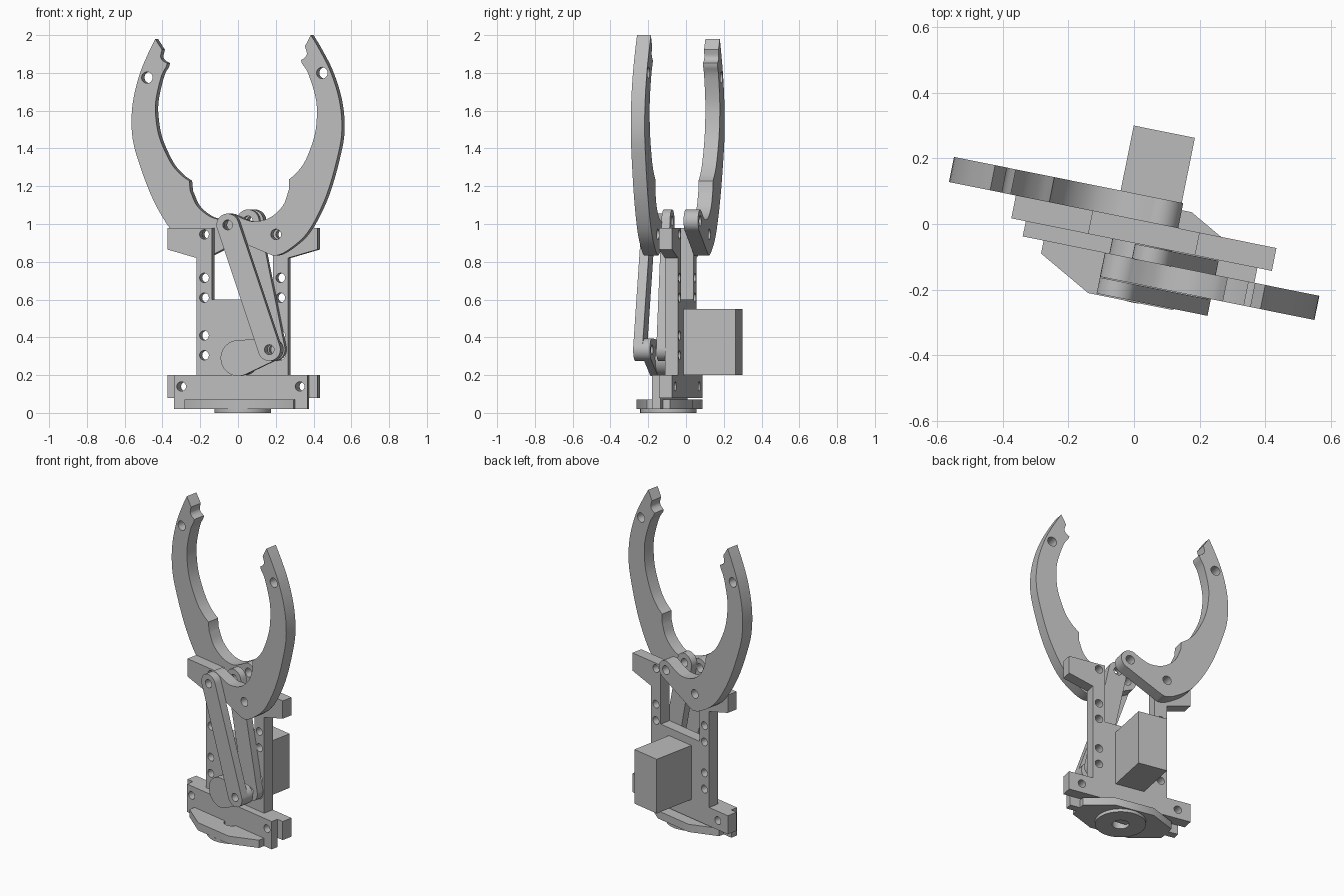
import bpy, bmesh, math
from mathutils import Matrix, Vector

if "Cube" in bpy.data.objects:
    bpy.data.objects.remove(bpy.data.objects["Cube"])

TURN = Matrix.Rotation(math.radians(-11.4), 4, 'Z')   # whole gripper is turned about z
MID = 0.035                                           # symmetry line across the gripper

grey = bpy.data.materials.new("plain_grey")
grey.diffuse_color = (0.5, 0.5, 0.5, 1)
grey.use_nodes = True
grey.node_tree.nodes["Principled BSDF"].inputs["Base Color"].default_value = grey.diffuse_color


def arc(c, r, a0=0, a1=360, n=24):
    full = abs(a1 - a0) >= 360
    steps = n if full else n + 1
    return [(c[0] + r * math.cos(math.radians(a0 + (a1 - a0) * i / n)),
             c[1] + r * math.sin(math.radians(a0 + (a1 - a0) * i / n))) for i in range(steps)]


def smooth(pts, n=5):
    """Catmull-Rom curve through the points."""
    p = [Vector(q) for q in pts]
    p = [2 * p[0] - p[1]] + p + [2 * p[-1] - p[-2]]
    out = []
    for a, b, c, d in zip(p, p[1:], p[2:], p[3:]):
        for i in range(n):
            t = i / n
            out.append(tuple(0.5 * (2 * b + (c - a) * t + (2 * a - 5 * b + 4 * c - d) * t * t
                                    + (3 * b - a - 3 * c + d) * t ** 3)))
    return out + [tuple(p[-2])]


def lobe(p, q, rp, rq):
    """Outline wrapped round two circles."""
    d = Vector(q) - Vector(p)
    a = math.degrees(math.atan2(d.y, d.x))
    off = math.degrees(math.acos((rp - rq) / d.length))
    return arc(q, rq, a - off, a + off, 16) + arc(p, rp, a + off, a + 360 - off, 16)


def plate(name, outline, lo, hi, holes=(), flat=False):
    """Extrude an outline with holes, along depth (upright) or along z (flat)."""
    cu = bpy.data.curves.new(name, 'CURVE')
    cu.dimensions = '2D'
    cu.fill_mode = 'BOTH'
    cu.extrude = (hi - lo) / 2
    for loop in [outline] + [arc(c, r) for c, r in holes]:
        clean = [p for i, p in enumerate(loop) if (Vector(p) - Vector(loop[i - 1])).length > 1e-4]
        sp = cu.splines.new('POLY')
        sp.points.add(len(clean) - 1)
        for pt, (x, y) in zip(sp.points, clean):
            pt.co = (x, y, 0, 1)
        sp.use_cyclic_u = True
    ob = bpy.data.objects.new(name, cu)
    bpy.context.collection.objects.link(ob)
    m = (lo + hi) / 2
    if flat:
        ob.matrix_world = TURN @ Matrix.Translation((0, 0, m))
    else:
        ob.matrix_world = TURN @ Matrix.Translation((0, m, 0)) @ Matrix.Rotation(math.pi / 2, 4, 'X')
    bpy.ops.object.select_all(action='DESELECT')
    ob.select_set(True)
    bpy.context.view_layer.objects.active = ob
    bpy.ops.object.convert(target='MESH')
    ob = bpy.context.view_layer.objects.active
    bm = bmesh.new()
    bm.from_mesh(ob.data)
    bmesh.ops.remove_doubles(bm, verts=bm.verts, dist=1e-5)
    bmesh.ops.recalc_face_normals(bm, faces=bm.faces)
    bm.to_mesh(ob.data)
    bm.free()
    ob.data.materials.clear()
    ob.data.materials.append(grey)
    bpy.ops.object.shade_smooth_by_angle(angle=math.radians(30))
    return ob


def mirrored(half, dy=0.0):
    """Close a half outline across the symmetry line."""
    return [(MID + x, y + dy) for x, y in half] + [(MID - x, y + dy) for x, y in reversed(half)]


def box(x0, x1, y0, y1):
    return [(x0, y0), (x1, y0), (x1, y1), (x0, y1)]


# Base: round foot, eight-sided plate, front crossbar
plate("foot_disc", arc((0.043, -0.086), 0.15, n=48), 0.0, 0.02, [((0.043, -0.086), 0.05)], flat=True)
plate("base_plate", mirrored([(0.13, 0.152), (0.295, 0.062), (0.295, -0.062), (0.13, -0.152)], -0.082),
      0.02, 0.07, [((0.043, -0.086), 0.05)], flat=True)
bar_holes = [((MID + s * 0.32, 0.14), 0.025) for s in (-1, 1)]
plate("front_crossbar", box(MID - 0.36, MID + 0.36, 0.02, 0.2), -0.104, -0.057, bar_holes)

# Main frame: two posts with arms, web and lower bar
post_holes = [((MID + s * 0.206, z), 0.025) for s in (-1, 1) for z in (0.305, 0.41, 0.61, 0.715, 0.945)]
plate("frame", mirrored([(0.165, 0.6), (0.165, 0.98), (0.405, 0.98), (0.405, 0.865), (0.247, 0.82),
                         (0.247, 0.2), (0.405, 0.2), (0.405, 0.08)]),
      -0.057, 0.014, bar_holes + post_holes)

# Motor behind the web
plate("motor_box", box(-0.06, 0.13, 0.2, 0.55), 0.014, 0.294)

# Jaw outline relative to its pivot
PIN = (-0.251, 0.05)
jaw = (smooth([(-0.043, -0.102), (0, -0.112), (0.07, -0.08), (0.174, 0.015), (0.27, 0.20), (0.336, 0.425),
               (0.356, 0.565), (0.341, 0.715), (0.293, 0.865), (0.233, 0.981), (0.188, 1.055)])
       + smooth([(0.156, 0.995), (0.167, 0.96), (0.158, 0.938), (0.135, 0.922)], 3)
       + smooth([(0.14, 0.905), (0.172, 0.855), (0.21, 0.742), (0.221, 0.652), (0.21, 0.53),
                 (0.162, 0.397), (0.113, 0.328), (0.07, 0.291)])
       + smooth([(0.07, 0.238), (0.038, 0.153), (-0.032, 0.089), (-0.113, 0.068), (-0.17, 0.08), (-0.225, 0.104)])
       + arc(PIN, 0.06, 65, 245, 14))
jaw_holes = [((0, 0), 0.028), (PIN, 0.028), ((0.249, 0.855), 0.03)]


def place(p, side, swing):
    q = Matrix.Rotation(math.radians(swing), 2) @ Vector((side * p[0], p[1]))
    return (MID + side * 0.206 + q.x, 0.945 + q.y)


for name, side, swing, lo, hi in (("right_jaw", 1, 0, -0.178, -0.103), ("left_jaw", -1, 5, 0.014, 0.092)):
    plate(name, [place(p, side, swing) for p in jaw], lo, hi,
          [(place(c, side, swing), r) for c, r in jaw_holes])

# Crank on the motor shaft, and the two links to the jaws
HUB, CRANK_PIN = (0.037, 0.29), (0.215, 0.335)
plate("motor_hub", arc(HUB, 0.093, n=40), -0.14, -0.057)
plate("crank", lobe(HUB, CRANK_PIN, 0.095, 0.06), -0.18, -0.14, [(CRANK_PIN, 0.026)])
for name, top, lo, hi in (("front_link", place(PIN, 1, 0), -0.23, -0.18),
                          ("back_link", place(PIN, -1, 5), -0.105, -0.059)):
    plate(name, lobe(CRANK_PIN, top, 0.06, 0.06), lo, hi, [(CRANK_PIN, 0.026), (top, 0.026)])
